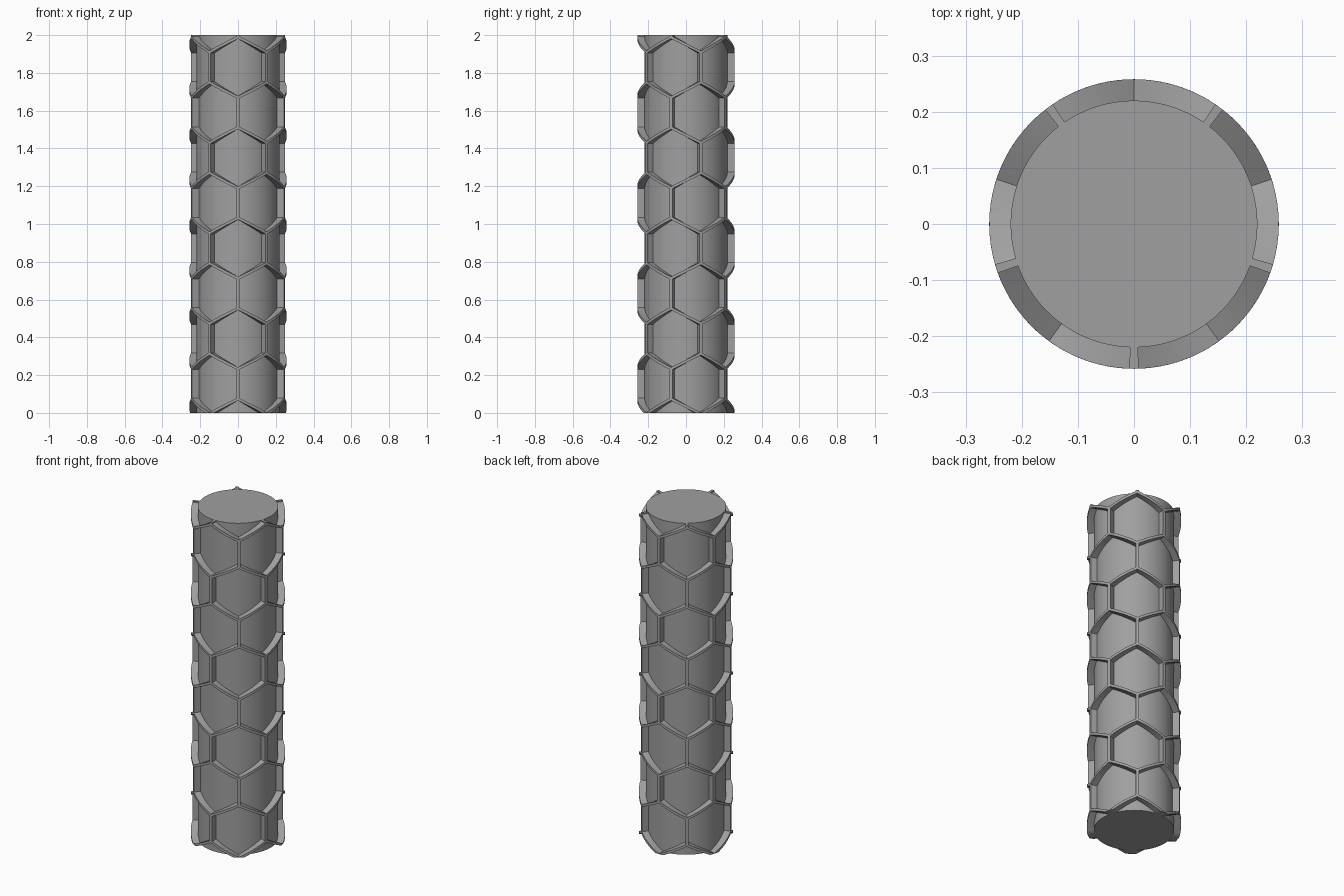
import bpy, bmesh, math
from mathutils import Vector

if "Cube" in bpy.data.objects:
    bpy.data.objects.remove(bpy.data.objects["Cube"])

HEIGHT = 2.0
CORE_R = 0.22        # cylinder radius
RIB_R = 0.258        # outer radius of the honeycomb ribs
HALF_RIB = 0.007     # half of the rib width
AROUND = 5           # hexagons around the column
CELL_W = 2 * math.pi * CORE_R / AROUND
SIDE = CELL_W / math.sqrt(3)
ROW_STEP = 1.5 * SIDE
FIRST_ROW = 0.393 - 2 * ROW_STEP

grey = bpy.data.materials.new("grey")
grey.diffuse_color = (0.35, 0.35, 0.35, 1)
grey.use_nodes = True
grey.node_tree.nodes["Principled BSDF"].inputs["Base Color"].default_value = grey.diffuse_color


def finish(bm, name):
    """Turn a bmesh into a smooth object with sharp edges kept."""
    bmesh.ops.recalc_face_normals(bm, faces=bm.faces)
    mesh = bpy.data.meshes.new(name)
    bm.to_mesh(mesh)
    bm.free()
    mesh.materials.append(grey)
    obj = bpy.data.objects.new(name, mesh)
    bpy.context.collection.objects.link(obj)
    bpy.ops.object.select_all(action='DESELECT')
    obj.select_set(True)
    bpy.context.view_layer.objects.active = obj
    bpy.ops.object.shade_smooth_by_angle(angle=math.radians(30))
    return obj


def wrap(p, r):
    """Bend a flat point (arc length, height) around the column."""
    a = p.x / CORE_R - math.pi / 2
    return Vector((r * math.cos(a), r * math.sin(a), p.y))


# Central column
bm = bmesh.new()
bmesh.ops.create_cone(bm, cap_ends=True, segments=80, radius1=CORE_R,
                      radius2=CORE_R, depth=HEIGHT)
bmesh.ops.translate(bm, verts=bm.verts, vec=(0, 0, HEIGHT / 2))
finish(bm, "column")

# Honeycomb ribs: a hexagonal frame per cell, wrapped around the column
bm = bmesh.new()
shrink = 1 - HALF_RIB / (CELL_W / 2)
corners = [Vector((math.sin(math.radians(60 * i)), math.cos(math.radians(60 * i)))) * SIDE
           for i in range(6)]
for row in range(11):
    for k in range(AROUND):
        centre = Vector(((k + 0.5 * (row % 2)) * CELL_W, FIRST_ROW + row * ROW_STEP))
        for i in range(6):
            a, b = corners[i], corners[(i + 1) % 6]
            steps = 1 if abs(a.x - b.x) < 1e-5 else 8
            for s in range(steps):
                p, q = a.lerp(b, s / steps), a.lerp(b, (s + 1) / steps)
                flat = [centre + p, centre + q, centre + q * shrink, centre + p * shrink]
                top = [bm.verts.new(wrap(f, RIB_R)) for f in flat]
                low = [bm.verts.new(wrap(f, CORE_R - 0.001)) for f in flat]
                bm.faces.new(top)
                bm.faces.new(low)
                bm.faces.new((top[2], top[3], low[3], low[2]))
bmesh.ops.remove_doubles(bm, verts=bm.verts, dist=1e-5)

# Trim the ribs flush with both ends of the column
for z, up in ((0, -1), (HEIGHT, 1)):
    cut = bmesh.ops.bisect_plane(bm, geom=bm.verts[:] + bm.edges[:] + bm.faces[:],
                                 plane_co=(0, 0, z), plane_no=(0, 0, up),
                                 clear_outer=True)
    rim = [e for e in cut["geom_cut"] if isinstance(e, bmesh.types.BMEdge)]
    bmesh.ops.holes_fill(bm, edges=rim, sides=0)
finish(bm, "honeycomb_ribs")
